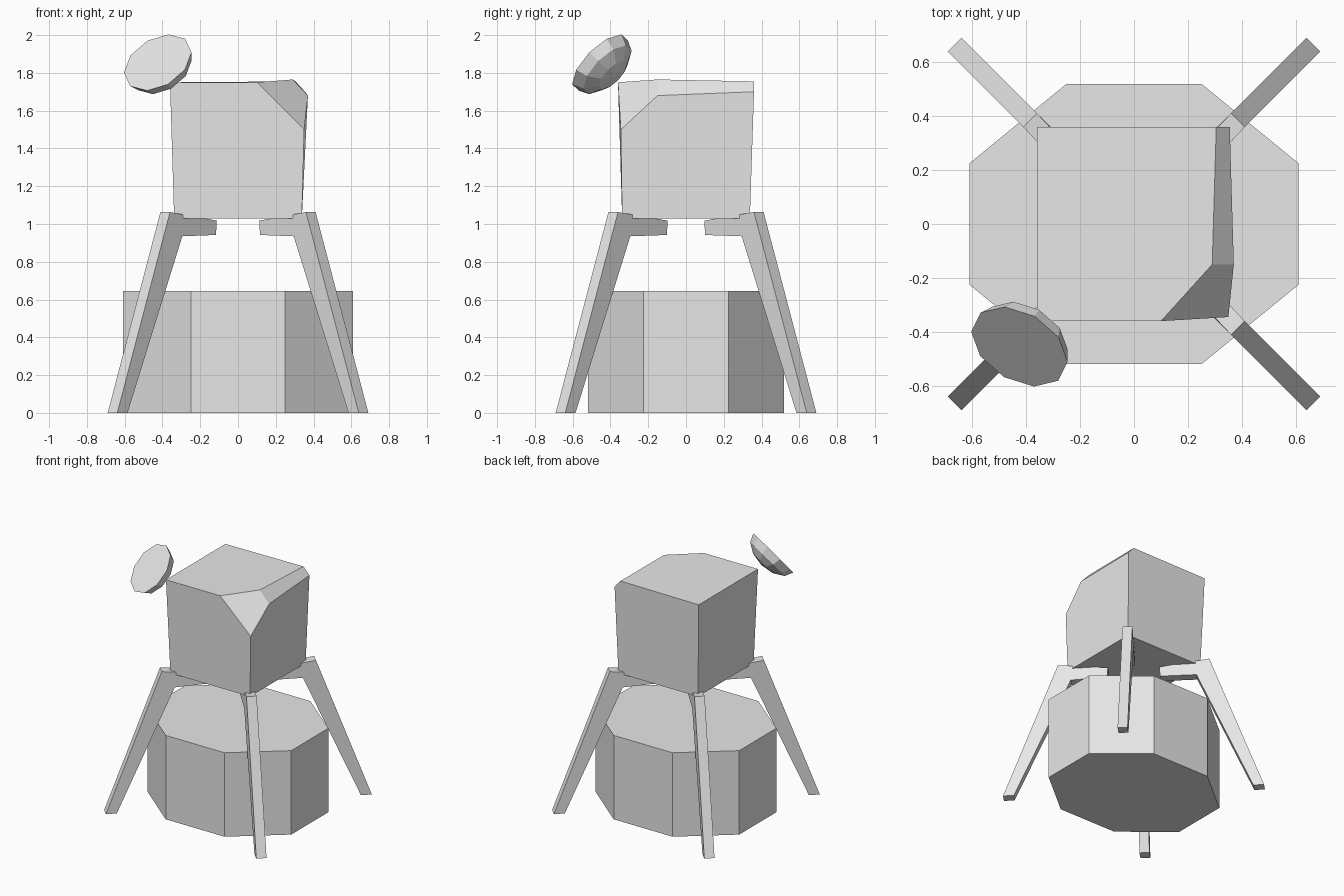
import bpy
import bmesh
from math import sin, cos, pi, sqrt
from mathutils import Vector

cube = bpy.data.objects.get("Cube")
if cube:
    bpy.data.objects.remove(cube, do_unlink=True)

grey = bpy.data.materials.new("plain_grey")
grey.use_nodes = True
grey.diffuse_color = (0.8, 0.8, 0.8, 1)
grey.node_tree.nodes["Principled BSDF"].inputs["Base Color"].default_value = (0.8, 0.8, 0.8, 1)


def make(name, points, faces):
    """Build a flat-shaded object from points and index faces."""
    bm = bmesh.new()
    verts = [bm.verts.new(p) for p in points]
    for face in faces:
        bm.faces.new([verts[i] for i in face])
    bmesh.ops.recalc_face_normals(bm, faces=bm.faces)
    mesh = bpy.data.meshes.new(name)
    bm.to_mesh(mesh)
    bm.free()
    mesh.materials.append(grey)
    obj = bpy.data.objects.new(name, mesh)
    bpy.context.collection.objects.link(obj)
    return obj


def loft(name, rings):
    """Join equal rings of points into a capped solid."""
    n = len(rings[0])
    points = [p for ring in rings for p in ring]
    faces = [list(range(n)), list(range(len(points) - n, len(points)))]
    for r in range(len(rings) - 1):
        for i in range(n):
            j = (i + 1) % n
            faces.append([r * n + i, r * n + j, (r + 1) * n + j, (r + 1) * n + i])
    return make(name, points, faces)


# Octagonal descent stage
quarter = [(0.61, 0.225), (0.25, 0.52)]
outline = (quarter + [(-x, y) for x, y in reversed(quarter)]
           + [(-x, -y) for x, y in quarter]
           + [(x, -y) for x, y in reversed(quarter)])
loft("octagonal_base", [[(x, y, z) for x, y in outline] for z in (0, 0.645)])

# Cabin: tapered box with its front left top corner and left top edge cut away
b, t = 0.338, 0.36
bottom = [(-b, -b, 1.03), (b, -b, 1.03), (b, b, 1.03), (-b, b, 1.03)]
top = [(-t, -t, 1.75), (0.1, -t, 1.75), (0.29, -0.15, 1.765),
       (0.305, t, 1.755), (-t, t, 1.75)]
cut = [(0.35, -0.345, 1.5), (0.37, -0.15, 1.68), (0.355, t, 1.7)]
make("cabin", bottom + top + cut, [
    (0, 1, 2, 3),           # floor
    (4, 5, 6, 7, 8),        # roof
    (0, 1, 9, 5, 4),        # front
    (1, 2, 11, 10, 9),      # left side
    (2, 3, 8, 7, 11),       # back
    (3, 0, 4, 8),           # right side
    (5, 9, 10, 6),          # cut corner
    (6, 10, 11, 7),         # cut edge
])

# Four bent legs, as (distance from the axis, height, sideways shift)
profile = [(0.94, 0, 0), (0.545, 1.063, 0), (0.184, 1.018, 0.011),
           (0.19, 0.942, 0.011), (0.453, 0.935, 0), (0.863, 0, 0)]
for sy, end in ((-1, "front"), (1, "back")):
    for sx, side in ((1, "left"), (-1, "right")):
        rings = [[(sx * (r + s + w) / sqrt(2), sy * (r - s - w) / sqrt(2), z)
                  for r, z, s in profile] for w in (-0.036, 0.036)]
        loft(f"{end}_{side}_leg", rings)

# Shallow ten-sided dish aimed forward, up and to the right
centre = Vector((-0.425, -0.455, 1.855))
aim = Vector((-0.4, -0.65, 0.645)).normalized()
u = Vector((0.055, 0.11, 0.145))
u = (u - aim * u.dot(aim)).normalized()
v = aim.cross(u)
sides, radius, depth = 10, 0.195, 0.12
points, faces = [], [list(range(sides))]
levels = [0, pi / 6, pi / 3]
for a in levels:
    for k in range(sides):
        h = 2 * pi * k / sides
        points.append(centre + radius * cos(a) * (u * cos(h) + v * sin(h))
                      - aim * depth * sin(a))
points.append(centre - aim * depth)
for k in range(sides):
    j = (k + 1) % sides
    for r in range(len(levels) - 1):
        faces.append([r * sides + k, r * sides + j,
                      (r + 1) * sides + j, (r + 1) * sides + k])
    last = (len(levels) - 1) * sides
    faces.append([last + k, last + j, len(points) - 1])
make("dish", points, faces)
